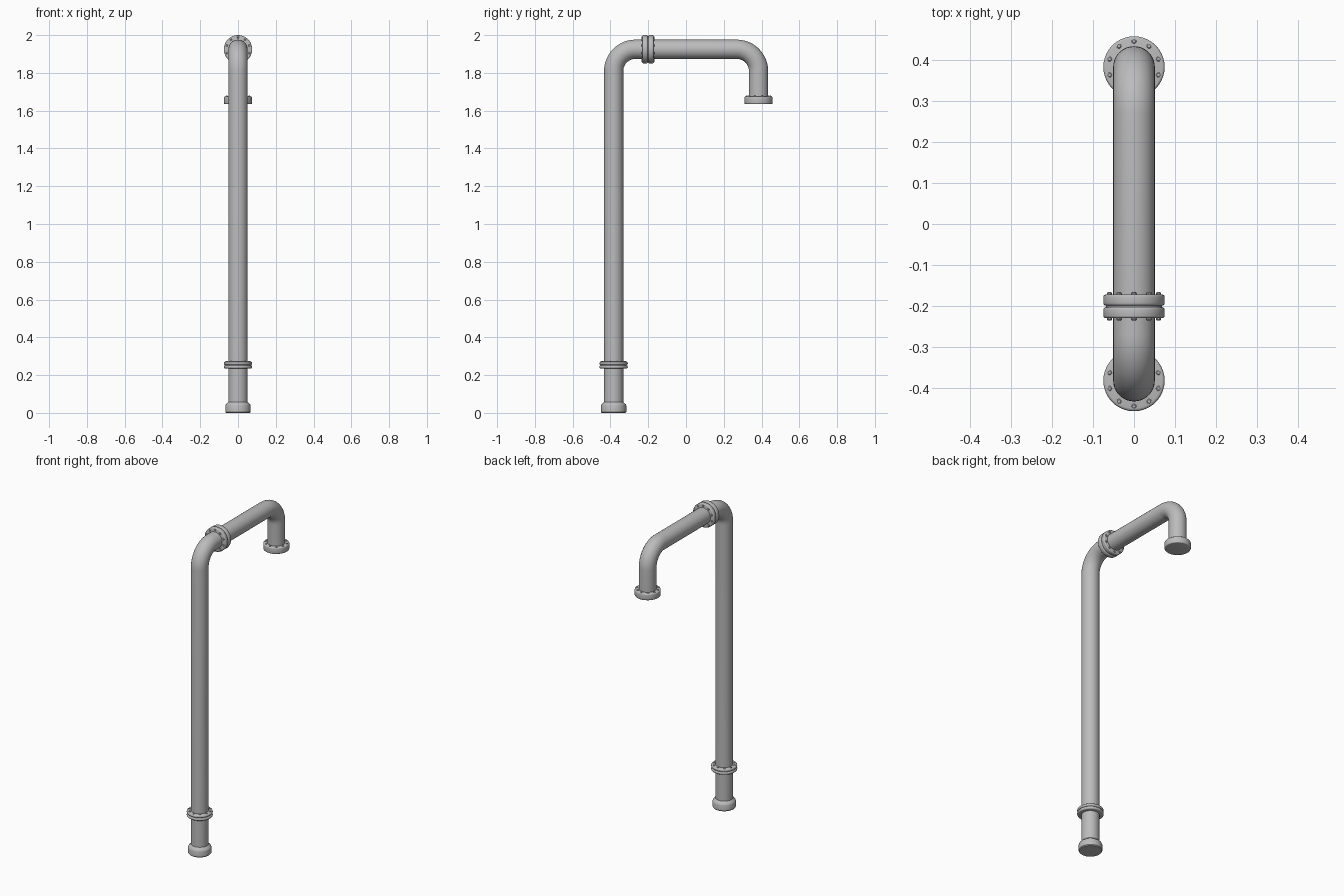
import bpy, math
from mathutils import Vector, Matrix

if "Cube" in bpy.data.objects:
    bpy.data.objects.remove(bpy.data.objects["Cube"])

grey = bpy.data.materials.new("pipe grey")
grey.use_nodes = True
colour = (0.5, 0.5, 0.5, 1)
grey.diffuse_color = colour
grey.node_tree.nodes["Principled BSDF"].inputs["Base Color"].default_value = colour

SIDES = 40
PIPE_R = 0.051
FRONT, BACK, TOP, BEND = -0.383, 0.384, 1.925, 0.115


def finish(obj):
    obj.data.materials.clear()
    obj.data.materials.append(grey)
    bpy.ops.object.select_all(action='DESELECT')
    obj.select_set(True)
    bpy.context.view_layer.objects.active = obj
    bpy.ops.object.shade_smooth_by_angle(angle=math.radians(35))


def lathe(name, profile, origin, axis, sides=SIDES):
    """Closed turned solid; profile holds (radius, height along axis)."""
    verts, faces = [], []
    for r, h in profile:
        for i in range(sides):
            a = math.tau * i / sides
            verts.append((r * math.cos(a), r * math.sin(a), h))
    for k in range(len(profile) - 1):
        for i in range(sides):
            j = (i + 1) % sides
            faces.append((k * sides + i, k * sides + j,
                          (k + 1) * sides + j, (k + 1) * sides + i))
    faces.append(tuple(reversed(range(sides))))
    faces.append(tuple((len(profile) - 1) * sides + i for i in range(sides)))
    mesh = bpy.data.meshes.new(name)
    mesh.from_pydata(verts, [], faces)
    turn = Vector(axis).to_track_quat('Z', 'Y').to_matrix().to_4x4()
    mesh.transform(Matrix.Translation(origin) @ turn)
    obj = bpy.data.objects.new(name, mesh)
    bpy.context.collection.objects.link(obj)
    finish(obj)
    return obj


def disc(name, radius, low, high, bevel, origin, axis):
    """Flange disc with rounded rims."""
    steps = [math.radians(a) for a in (0, 30, 60, 90)]
    lower = [(radius - bevel + bevel * math.sin(a), low + bevel - bevel * math.cos(a))
             for a in steps]
    upper = [(r, low + high - h) for r, h in reversed(lower)]
    return lathe(name, lower + upper, origin, axis)


def bolts(name, height, stick_out, origin, axis, up):
    """Ring of ten small bolt heads around the axis."""
    axis, up = Vector(axis), Vector(up)
    for i in range(10):
        arm = Matrix.Rotation(math.tau * i / 10, 3, axis) @ up * 0.063
        lathe(f"{name}_{i + 1}",
              [(0.006, -0.004), (0.006, stick_out * 0.6), (0.004, stick_out)],
              Vector(origin) + arm + axis * height, axis, 10)


# Bent pipe swept along one path
path = [(FRONT, 0.02)]
for i in range(13):
    a = math.pi - math.pi / 2 * i / 12
    path.append((FRONT + BEND + BEND * math.cos(a), TOP - BEND + BEND * math.sin(a)))
for i in range(13):
    a = math.pi / 2 - math.pi / 2 * i / 12
    path.append((BACK - BEND + BEND * math.cos(a), TOP - BEND + BEND * math.sin(a)))
path.append((BACK, 1.65))
curve = bpy.data.curves.new("bent_pipe", 'CURVE')
curve.dimensions = '3D'
curve.bevel_depth = PIPE_R
curve.bevel_resolution = 16
curve.use_fill_caps = True
spline = curve.splines.new('POLY')
spline.points.add(len(path) - 1)
for point, (y, z) in zip(spline.points, path):
    point.co = (0, y, z, 1)
pipe = bpy.data.objects.new("bent_pipe", curve)
bpy.context.collection.objects.link(pipe)
bpy.ops.object.select_all(action='DESELECT')
pipe.select_set(True)
bpy.context.view_layer.objects.active = pipe
bpy.ops.object.convert(target='MESH')
finish(bpy.context.view_layer.objects.active)

UP, ALONG = (0, 0, 1), (0, 1, 0)

# Foot cap with sloped shoulder
foot = (0, FRONT, 0)
lathe("foot_cap", [(0.063, 0), (0.067, 0.005), (0.067, 0.038), (0.064, 0.046),
                   (0.056, 0.052), (0.05, 0.06)], foot, UP)

# Thin flange pair low on the upright
disc("lower_flange_bottom", 0.075, 0.235, 0.252, 0.007, foot, UP)
disc("lower_flange_top", 0.075, 0.254, 0.271, 0.007, foot, UP)
lathe("lower_gasket", [(0.069, 0.248), (0.069, 0.258)], foot, UP)
bolts("lower_bolt", 0.271, 0.004, foot, UP, (0, -1, 0))

# Thick flange pair on the horizontal run
joint = (0, -0.2015, TOP)
disc("upper_flange_back", 0.075, 0.002, 0.029, 0.006, joint, ALONG)
disc("upper_flange_front", 0.075, -0.029, -0.002, 0.006, joint, ALONG)
lathe("upper_gasket", [(0.069, -0.005), (0.069, 0.005)], joint, ALONG)
bolts("upper_bolt_back", 0.029, 0.006, joint, ALONG, UP)
bolts("upper_bolt_front", 0.029, 0.006, joint, (0, -1, 0), UP)

# Outlet flange at the hanging end
outlet = (0, BACK, 1.634)
disc("outlet_flange", 0.075, 0, 0.041, 0.006, outlet, UP)
bolts("outlet_bolt", 0.041, 0.004, outlet, UP, (0, 1, 0))
